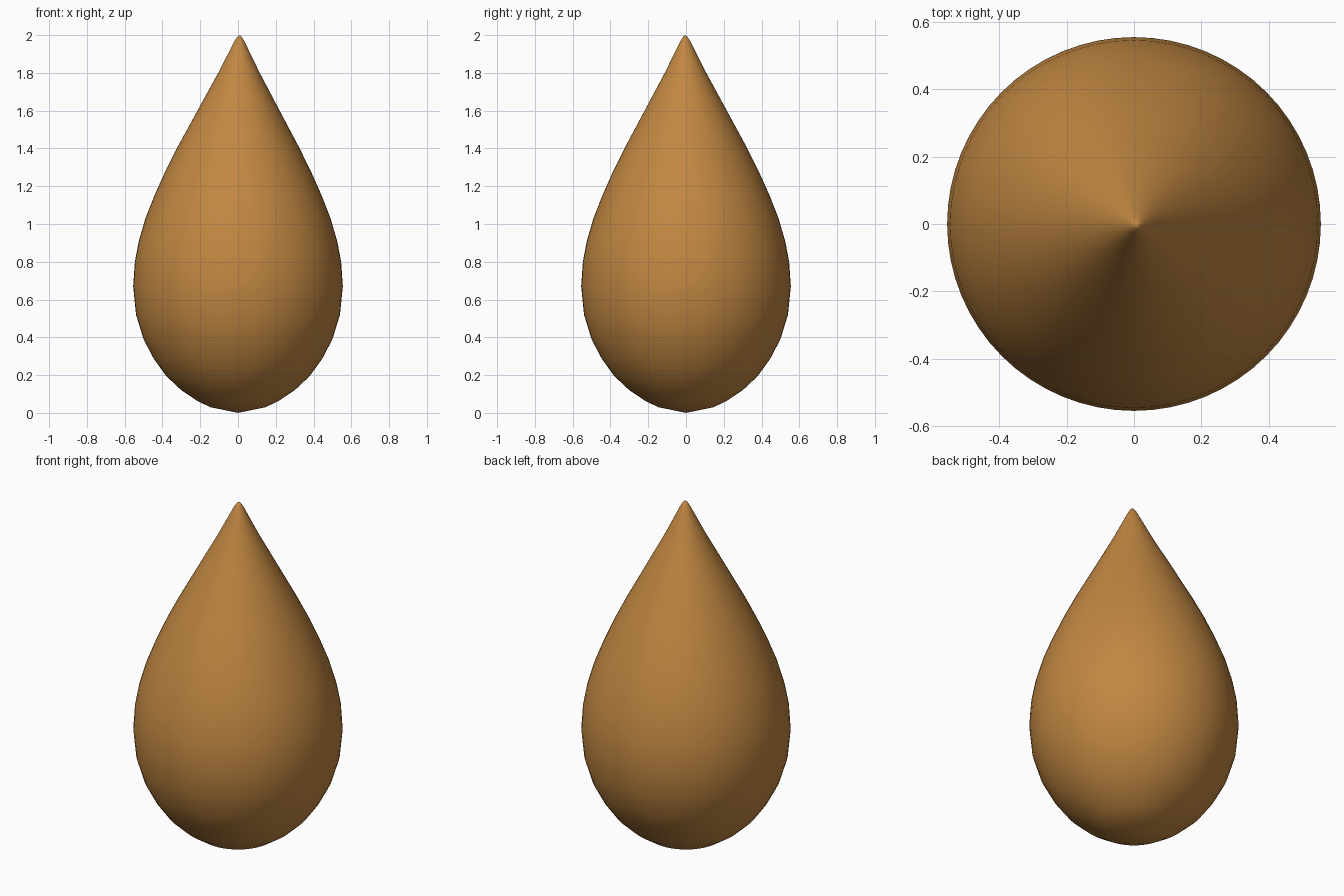
import bpy, bmesh, math

if "Cube" in bpy.data.objects:
    bpy.data.objects.remove(bpy.data.objects["Cube"])

# Profile of the drop: (radius, height) from base to tip
PROFILE = [(0.145, 0.03), (0.21, 0.06), (0.30, 0.12), (0.38, 0.195), (0.445, 0.285),
           (0.50, 0.39), (0.54, 0.52), (0.555, 0.67), (0.546, 0.80), (0.525, 0.91),
           (0.49, 1.03), (0.443, 1.15), (0.385, 1.28), (0.32, 1.41), (0.25, 1.54),
           (0.18, 1.67), (0.11, 1.80), (0.055, 1.91), (0.025, 1.97), (0.01, 1.993)]
SIDES = 64
TIP_SHIFT = 0.008


def lean(z):
    # the tip sits slightly off centre
    return TIP_SHIFT * max(0.0, (z - 1.0)) ** 2


bm = bmesh.new()
rings = []
for r, z in PROFILE:
    rings.append([bm.verts.new((r * math.cos(a) + lean(z), r * math.sin(a) - lean(z) / 2, z))
                  for a in (2 * math.pi * i / SIDES for i in range(SIDES))])
base = bm.verts.new((0, 0, 0))
tip = bm.verts.new((lean(2), -lean(2) / 2, 2))
for i in range(SIDES):
    j = (i + 1) % SIDES
    for lo, hi in zip(rings, rings[1:]):
        bm.faces.new((lo[i], lo[j], hi[j], hi[i]))
    bm.faces.new((base, rings[0][j], rings[0][i]))
    bm.faces.new((rings[-1][i], rings[-1][j], tip))
for f in bm.faces:
    f.smooth = True
mesh = bpy.data.meshes.new("drop_body")
bm.to_mesh(mesh)
bm.free()

# Single warm brown colour
mat = bpy.data.materials.new("warm brown")
mat.diffuse_color = (0.533, 0.242, 0.054, 1)
mat.use_nodes = True
mat.node_tree.nodes["Principled BSDF"].inputs["Base Color"].default_value = mat.diffuse_color
mesh.materials.append(mat)
body = bpy.data.objects.new("drop_body", mesh)
bpy.context.collection.objects.link(body)
